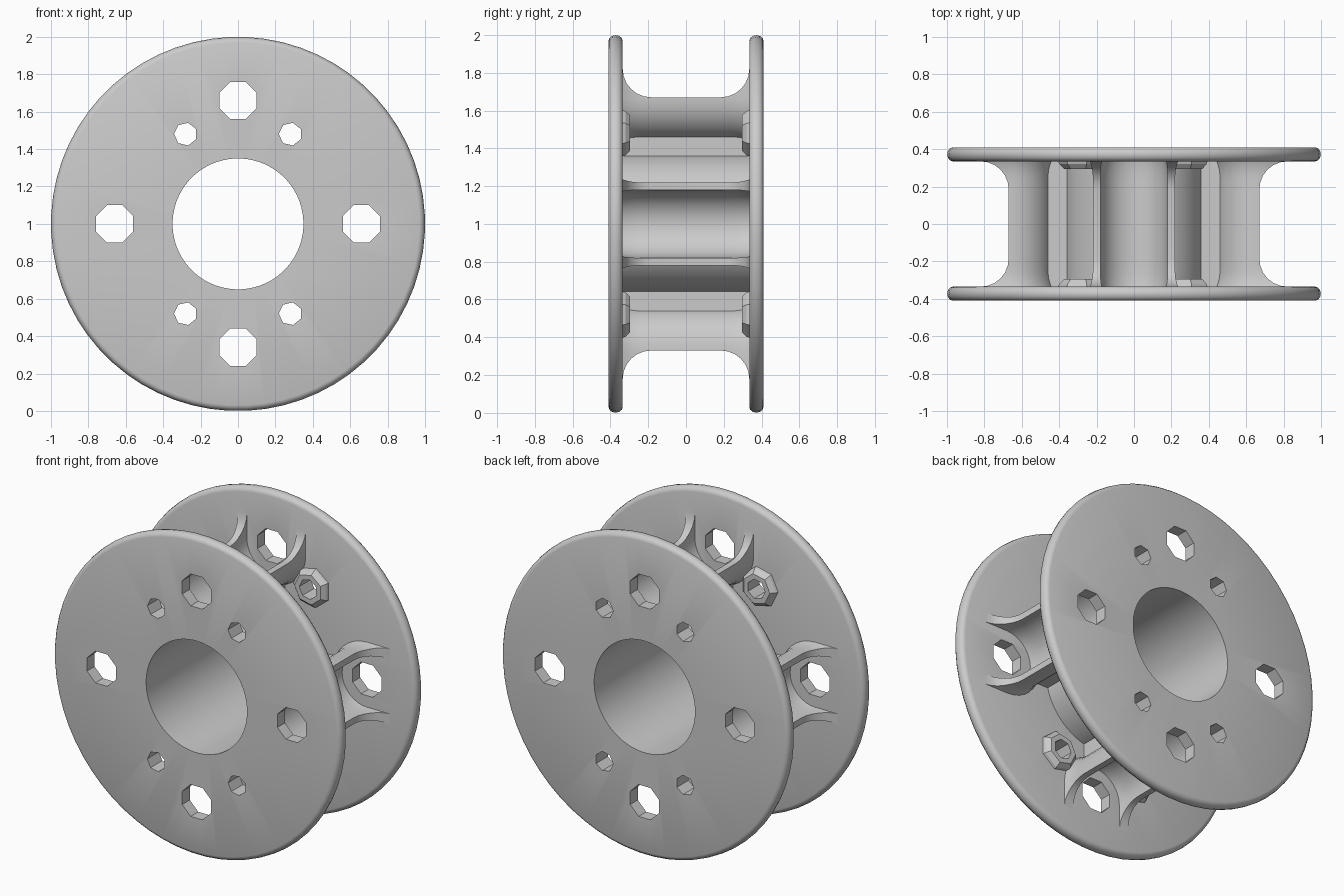
import bpy, bmesh, math
from mathutils import Matrix, Vector

if "Cube" in bpy.data.objects:
    bpy.data.objects.remove(bpy.data.objects["Cube"])

grey = bpy.data.materials.new("mid grey")
grey.use_nodes = True
grey.diffuse_color = (0.6, 0.6, 0.6, 1)
grey.node_tree.nodes["Principled BSDF"].inputs["Base Color"].default_value = (0.6, 0.6, 0.6, 1)

CENTRE = Vector((0, 0, 1))
INNER, OUTER = 0.335, 0.41      # flange faces along the axle
BORE, HUB = 0.35, 0.37
TUBE_AT = 0.66                  # distance of saddles and large holes from the axle


def finish(name, bm, angle=None):
    bmesh.ops.recalc_face_normals(bm, faces=bm.faces)
    mesh = bpy.data.meshes.new(name)
    bm.to_mesh(mesh)
    bm.free()
    ob = bpy.data.objects.new(name, mesh)
    bpy.context.collection.objects.link(ob)
    mesh.materials.append(grey)
    if angle:
        smooth(ob, angle)
    return ob


def smooth(ob, angle):
    bpy.ops.object.select_all(action='DESELECT')
    ob.select_set(True)
    bpy.context.view_layer.objects.active = ob
    bpy.ops.object.shade_smooth_by_angle(angle=math.radians(angle))


def loft(bm, rings, wrap):
    """Skin closed rings of points; join last to first or cap the ends."""
    rows = [[bm.verts.new(p) for p in ring] for ring in rings]
    pairs = list(zip(rows, rows[1:])) + ([(rows[-1], rows[0])] if wrap else [])
    for a, b in pairs:
        for i in range(len(a)):
            j = (i + 1) % len(a)
            bm.faces.new((a[i], a[j], b[j], b[i]))
    if not wrap:
        bm.faces.new(rows[0])
        bm.faces.new(rows[-1])


def circle(centre, radius, y, sides):
    return [Vector((centre.x + radius * math.cos(math.tau * (i + 0.5) / sides), y,
                    centre.z + radius * math.sin(math.tau * (i + 0.5) / sides)))
            for i in range(sides)]


def lathe(bm, centre, profile, sides, wrap=True):
    loft(bm, [circle(centre, r, y, sides) for r, y in profile], wrap)


big_holes = [CENTRE + Vector((TUBE_AT * math.cos(a), 0, TUBE_AT * math.sin(a)))
             for a in (k * math.pi / 2 for k in range(4))]
small_holes = [CENTRE + Vector((0.28 * sx, 0, 0.48 * sz)) for sx in (-1, 1) for sz in (-1, 1)]

# Flanges: rounded discs with a bore and eight drilled holes
for side, label in ((-1, "front"), (1, "back")):
    bm = bmesh.new()
    mid, half, rim = (INNER + OUTER) / 2, (OUTER - INNER) / 2, 0.03
    profile = [(BORE, INNER)]
    for k in range(7):
        a = math.pi * (k / 6 - 0.5)
        profile.append((1 - rim + rim * math.cos(a), mid + half * math.sin(a)))
    profile.append((BORE, OUTER))
    lathe(bm, CENTRE, [(r, side * y) for r, y in profile], 64)
    flange = finish(label + "_flange", bm)

    bm = bmesh.new()
    for spots, radius, sides in ((big_holes, 0.108, 8), (small_holes, 0.062, 7)):
        for c in spots:
            lathe(bm, c, [(radius, side * 0.25), (radius, side * 0.5)], sides, wrap=False)
    cutter = finish("hole_cutter", bm)
    cutter.hide_render = True
    cut = flange.modifiers.new("holes", 'BOOLEAN')
    cut.operation, cut.solver, cut.object = 'DIFFERENCE', 'EXACT', cutter
    bpy.context.view_layer.objects.active = flange
    flange.select_set(True)
    bpy.ops.object.modifier_apply(modifier=cut.name)
    bpy.data.objects.remove(cutter)
    smooth(flange, 35)

    # Raised tapered bosses around the small holes
    bm = bmesh.new()
    for c in small_holes:
        lathe(bm, c, [(0.062, side * INNER), (0.125, side * INNER), (0.12, side * 0.32),
                      (0.095, side * 0.295), (0.062, side * 0.295)], 7)
    finish(label + "_bosses", bm)

# Hub tube around the bore
bm = bmesh.new()
lathe(bm, CENTRE, [(BORE, -INNER), (HUB, -INNER), (HUB, INNER), (BORE, INNER)], 64)
finish("hub_tube", bm, 35)


def arm_top(y):
    """Height of the saddle arms, flaring up in an arc at the flanges."""
    d = abs(y) - 0.185
    return 0.67 if d <= 0 else 0.82 - math.sqrt(max(0, 0.15 ** 2 - d * d))


def saddle_section(y):
    flare = 0.015 * max(0, (abs(y) - 0.25) / 0.085) ** 2
    steps = 16
    outer, inner = [], []
    for r, pts in ((0.22 + flare, outer), (0.18 - flare / 2, inner)):
        for k in range(steps + 1):
            a = math.pi * k / steps
            pts.append((r * math.cos(a), TUBE_AT - r * math.sin(a)))
        pts.insert(0, (r, arm_top(y)))
        pts.append((-r, arm_top(y)))
    return [Vector((u, y, v)) for u, v in outer + inner[::-1]]


# Saddles: open U channels with horns, each on a web from the hub
half_cuts = [0.185 + 0.15 * math.sin(math.pi / 2 * k / 6) for k in range(7)]
cuts = [-y for y in reversed(half_cuts)] + half_cuts
for k, label in enumerate(("top", "left", "bottom", "right")):
    turn = Matrix.Translation(CENTRE) @ Matrix.Rotation(k * math.pi / 2, 4, 'Y')
    bm = bmesh.new()
    loft(bm, [[turn @ p for p in saddle_section(y)] for y in cuts], wrap=False)
    finish(label + "_saddle", bm, 35)

    bm = bmesh.new()
    low, high = 0.358, 0.465
    size = Matrix.Diagonal((0.18, 2 * INNER, high - low, 1))
    bmesh.ops.create_cube(bm, size=1,
                          matrix=turn @ Matrix.Translation((0, 0, (low + high) / 2)) @ size)
    finish(label + "_web", bm)
